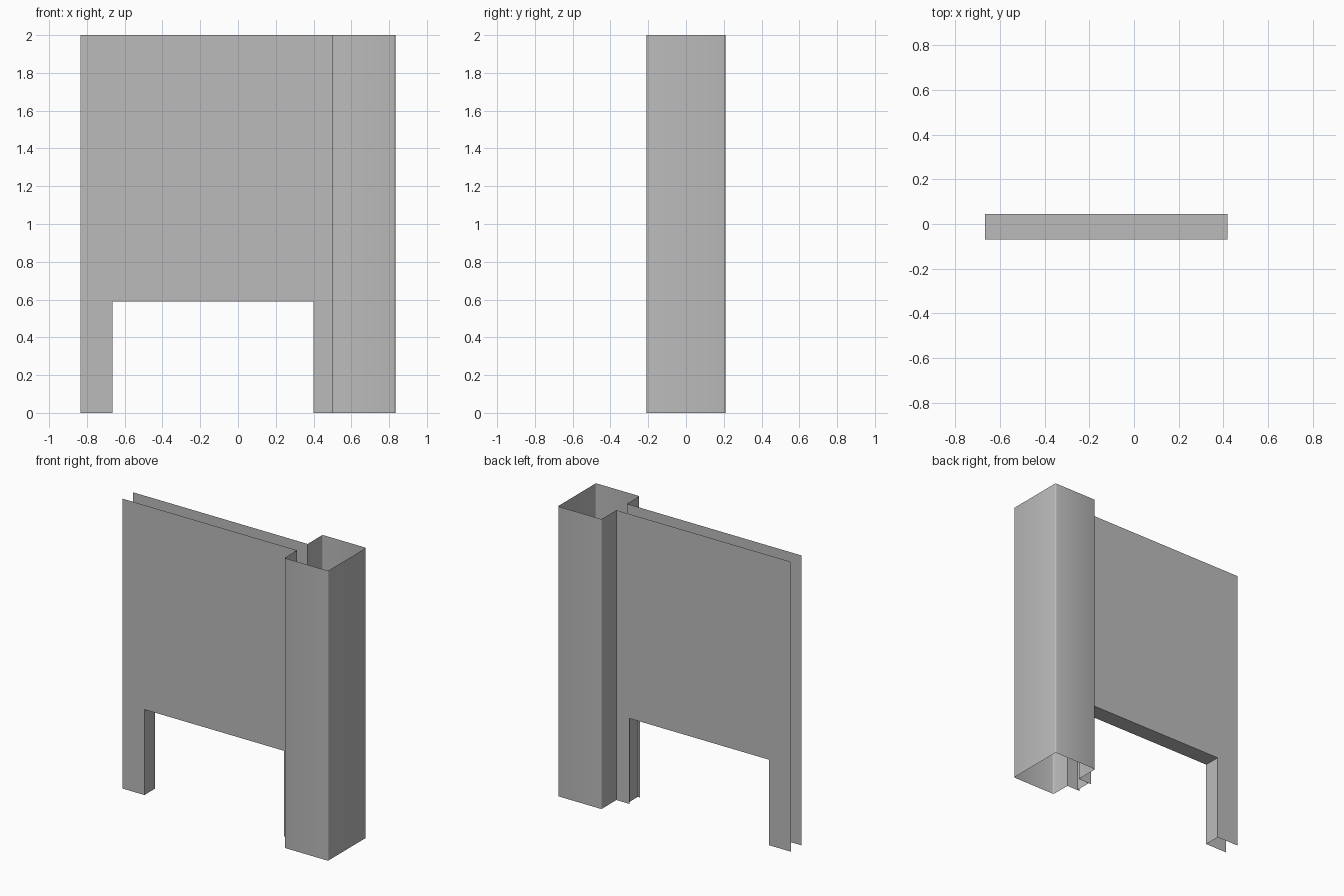
import bpy
import bmesh
import math

cube = bpy.data.objects.get("Cube")
if cube:
    bpy.data.objects.remove(cube, do_unlink=True)

grey = bpy.data.materials.new("plain grey")
grey.use_nodes = True
COLOUR = (0.5, 0.5, 0.5, 1)
grey.diffuse_color = COLOUR
grey.node_tree.nodes["Principled BSDF"].inputs["Base Color"].default_value = COLOUR

HEIGHT, LINTEL = 2.0, 0.59
END, HALF_DEPTH = 0.833, 0.208
POST_X = 0.5                      # side of the column meeting the wall
FRONT, BACK = -0.07, 0.045        # wall faces
OPEN_L, OPEN_R, REVEAL_R = -0.665, 0.4, 0.417


def add_object(name, bm):
    mesh = bpy.data.meshes.new(name)
    bm.to_mesh(mesh)
    bm.free()
    mesh.materials.append(grey)
    obj = bpy.data.objects.new(name, mesh)
    bpy.context.collection.objects.link(obj)
    return obj


# Two thin wall skins notched by the doorway
def wall_skin(name, y, flip):
    outline = [(-END, 0), (OPEN_L, 0), (OPEN_L, LINTEL), (OPEN_R, LINTEL),
               (OPEN_R, 0), (POST_X, 0), (POST_X, HEIGHT), (-END, HEIGHT)]
    bm = bmesh.new()
    face = bm.faces.new([bm.verts.new((x, y, z)) for x, z in outline])
    if flip:
        face.normal_flip()
    return add_object(name, bm)


wall_skin("wall_front_skin", FRONT, False)
wall_skin("wall_back_skin", BACK, True)

# Doorway lining: left jamb, soffit and slightly recessed right jamb
bm = bmesh.new()
path = [(OPEN_L, 0), (OPEN_L, LINTEL), (REVEAL_R, LINTEL), (REVEAL_R, 0)]
rows = [[bm.verts.new((x, y, z)) for y in (FRONT, BACK)] for x, z in path]
for a, b in zip(rows, rows[1:]):
    bm.faces.new((a[0], b[0], b[1], a[1]))
add_object("doorway_lining", bm)

# Hollow column: an open plan profile with slightly rounded corners
RADIUS, STEPS = 0.01, 3
plan = [(POST_X, FRONT)]
for sx, sy, start in ((-1, -1, 180), (1, -1, 270), (1, 1, 0), (-1, 1, 90)):
    corner_x = END - RADIUS if sx > 0 else POST_X + RADIUS
    corner_y = sy * (HALF_DEPTH - RADIUS)
    for i in range(STEPS + 1):
        a = math.radians(start + 90 * i / STEPS)
        plan.append((corner_x + RADIUS * math.cos(a), corner_y + RADIUS * math.sin(a)))
plan.append((POST_X, BACK))

bm = bmesh.new()
rows = [[bm.verts.new((x, y, z)) for z in (0, HEIGHT)] for x, y in plan]
for a, b in zip(rows, rows[1:]):
    bm.faces.new((a[0], b[0], b[1], a[1]))
column = add_object("column_shell", bm)

bpy.ops.object.select_all(action='DESELECT')
column.select_set(True)
bpy.context.view_layer.objects.active = column
bpy.ops.object.shade_smooth_by_angle(angle=math.radians(40))
